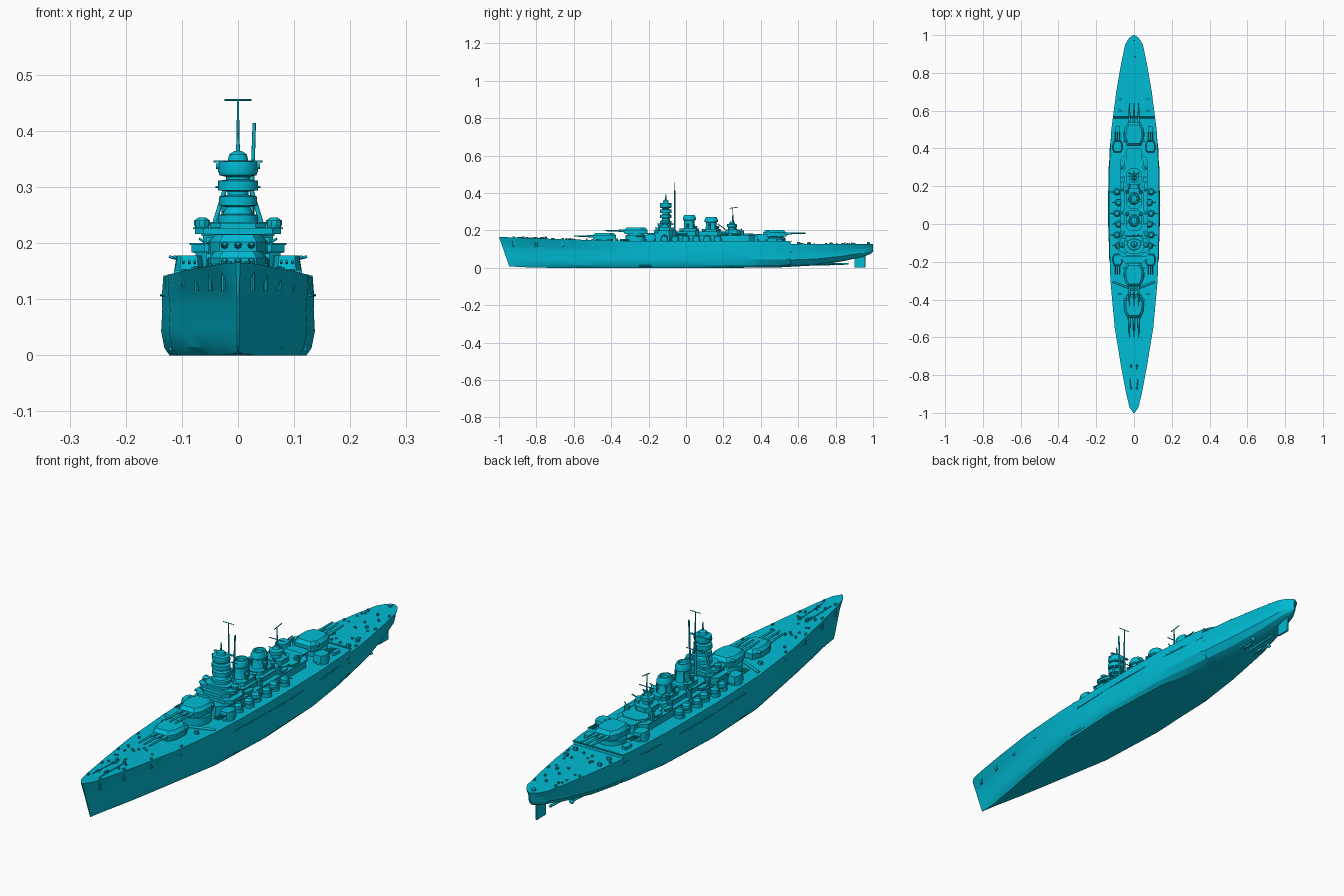
import bpy, bmesh, math, random
from mathutils import Vector

cube = bpy.data.objects.get("Cube")
if cube:
    bpy.data.objects.remove(cube)

random.seed(4)
paint = bpy.data.materials.new("cyan_paint")
paint.use_nodes = True
COLOUR = (0.0, 0.50, 0.66, 1)
paint.diffuse_color = COLOUR
paint.node_tree.nodes["Principled BSDF"].inputs["Base Color"].default_value = COLOUR


def finish(name, bm, angle=30):
    """Turn a bmesh into a painted object with sharp creases."""
    bmesh.ops.recalc_face_normals(bm, faces=bm.faces)
    mesh = bpy.data.meshes.new(name)
    bm.to_mesh(mesh)
    bm.free()
    mesh.materials.append(paint)
    ob = bpy.data.objects.new(name, mesh)
    bpy.context.collection.objects.link(ob)
    bpy.ops.object.select_all(action="DESELECT")
    ob.select_set(True)
    bpy.context.view_layer.objects.active = ob
    bpy.ops.object.shade_smooth_by_angle(angle=math.radians(angle))
    return ob


def loft(bm, rings, caps=True):
    """Skin a list of closed rings of points."""
    rows = [[bm.verts.new(p) for p in ring] for ring in rings]
    n = len(rows[0])
    for a, b in zip(rows, rows[1:]):
        for i in range(n):
            j = (i + 1) % n
            bm.faces.new((a[i], a[j], b[j], b[i]))
    if caps:
        bm.faces.new(rows[0])
        bm.faces.new(rows[-1])


def lathe(name, x, y, profile, sy=1.0, n=16):
    """Revolve (radius, height) pairs; sy stretches along the ship."""
    bm = bmesh.new()
    loft(bm, [[(x + r * math.cos(k * math.tau / n), y + sy * r * math.sin(k * math.tau / n), z)
               for k in range(n)] for r, z in profile])
    return finish(name, bm)


def prism(name, plan, x, y, z0, z1, facing=1, top=1.0):
    """Raise a half plan, mirrored across its axis, into a block."""
    full = plan + [(-px, py) for px, py in reversed(plan)]
    bm = bmesh.new()
    loft(bm, [[(x + facing * px * s, y + facing * py * s, z) for px, py in full]
              for z, s in ((z0, 1), (z1, top))])
    return finish(name, bm)


def house(name, x, y, hw, hl, z0, z1, top=1.0):
    """Deckhouse block with cut corners."""
    c = min(hw, hl) * 0.45
    return prism(name, [(hw - c, -hl), (hw, c - hl), (hw, hl - c), (hw - c, hl)], x, y, z0, z1, 1, top)


def pole(name, a, b, r0, r1=None, n=8):
    """Tapered round bar from a to b."""
    a, b = Vector(a), Vector(b)
    turn = (b - a).to_track_quat("Z", "Y")
    bm = bmesh.new()
    loft(bm, [[p + turn @ Vector((r * math.cos(k * math.tau / n), r * math.sin(k * math.tau / n), 0))
               for k in range(n)] for p, r in ((a, r0), (b, r1 or r0))])
    return finish(name, bm, 50)


# Hull: station, then half widths at deck, side and bottom, and keel height
STATIONS = [
    (-1, .004, .002, .001, .008), (-.97, .024, .006, .002, .006), (-.9, .041, .017, .007, .003),
    (-.75, .069, .045, .03, 0), (-.55, .102, .084, .065, 0), (-.3, .125, .123, .108, 0),
    (0, .133, .137, .122, 0), (.3, .131, .134, .108, 0), (.5, .12, .117, .07, .002),
    (.7, .094, .088, .035, .013), (.85, .068, .058, .016, .037), (.95, .047, .034, .008, .06),
    (.985, .026, .016, .004, .073), (1, .004, .003, .001, .085)]


def station(y):
    for i in range(len(STATIONS) - 1):
        if STATIONS[i][0] <= y <= STATIONS[i + 1][0]:
            break
    a, b = STATIONS[i], STATIONS[i + 1]
    t = (y - a[0]) / (b[0] - a[0])
    return [p + (q - p) * t for p, q in zip(a[1:], b[1:])]


def deck_height(y):
    if y > .56:
        return .127
    return .142 + .023 * max(0, -y - .15) ** 1.5 / .78


def section(y):
    deck, side, bottom, keel = station(y)
    top = deck_height(y)
    rake = .055 * max(0, (-y - .6) / .4) ** 2
    levels = [(deck, 1), (side * .7 + deck * .3, .74), (side * .985, .58), (side, .3),
              (side * .6 + bottom * .4, .09), (bottom, 0)]
    right = [(w, y + rake * (1 - f), keel + (top - keel) * f) for w, f in levels]
    return right + [(-px, py, pz) for px, py, pz in reversed(right)]


ys = sorted([s[0] for s in STATIONS] + [.559, .561, -.85, -.65, -.42, -.15, .15, .4, .6, .78])
bm = bmesh.new()
loft(bm, [section(y) for y in ys])
finish("hull", bm, 25)

# Side belts, bilge keels, shafts and rudders
for s in (1, -1):
    for a, b in ((-.2, .1), (.1, .4), (.4, .56)):
        pole("belt_rail", (s * (station(a)[1] + .0005), a, .107), (s * (station(b)[1] + .0005), b, .107), .0025)
    pole("bilge_keel", (s * .119, -.25, .012), (s * .119, .25, .012), .004)
    pole("propeller_shaft", (s * .045, .55, .012), (s * .04, .79, .022), .004)
    lathe("propeller_hub", s * .04, .79, [(.004, .012), (.013, .022), (.004, .032)], .3, 8)
    house("side_rudder", s * .028, .74, .003, .022, .012, .05)
house("main_rudder", 0, .93, .004, .03, .002, .065)
pole("centre_shaft", (0, .7, .016), (0, .87, .022), .005)
lathe("stern_crane", 0, .975, [(.008, .12), (.008, .135), (.003, .138)], 1, 8)

# Main turrets with three guns each
PLAN = [(.033, -.062), (.05, -.03), (.053, .025), (.036, .062)]
for name, y, z, f in (("fore", -.435, .151, 1), ("raised", -.268, .18, 1), ("aft", .475, .166, -1)):
    lathe(name + "_barbette", 0, y, [(.056, .13), (.056, z - .006), (.046, z - .004), (.046, z + .004)], 1, 24)
    prism(name + "_turret", PLAN, 0, y, z, z + .022, f)
    prism(name + "_turret_roof", PLAN, 0, y, z + .022, z + .035, f, .8)
    pole(name + "_rangefinder", (-.056, y + f * .035, z + .024), (.056, y + f * .035, z + .024), .006)
    for x in (-.024, 0, .024):
        pole(name + "_gun_sleeve", (x, y - f * .05, z + .016), (x, y - f * .092, z + .018), .0075, .0055)
        pole(name + "_gun", (x, y - f * .09, z + .018), (x, y - f * .165, z + .019), .0045, .0035)

# Secondary turrets, heavy anti-aircraft mounts, light guns and boats on both sides
for s in (1, -1):
    for y, f in ((-.19, 1), (.41, -1)):
        lathe("secondary_barbette", s * .087, y, [(.027, .135), (.027, .151)])
        prism("secondary_turret", [(px * .5, py * .5) for px, py in PLAN], s * .087, y, .151, .178, f, .85)
        for dx in (-.01, 0, .01):
            pole("secondary_gun", (s * .087 + dx, y - f * .025, .165), (s * .087 + dx, y - f * .078, .168), .0025)
    for k in range(6):
        y = -.115 + k * .057
        x = s * (.082 + .008 * (k % 2))
        lathe("flak_mount", x, y, [(.02, .14), (.02, .156), (.017, .157), (.017, .168), (.01, .176)])
        pole("flak_gun", (x, y, .167), (x + s * .033, y, .176), .0025)
    for y in (-.14, -.06, .06, .18, .3):
        lathe("light_gun_tub", s * .055, y, [(.011, .17), (.011, .198)], 1, 10)
        pole("light_gun", (s * .055, y, .198), (s * .069, y - .005, .208), .002)
    for y in (-.02, .2, .27):
        lathe("boat", s * .062, y, [(.004, .172), (.009, .177), (.01, .186)], 2.8, 12)
    for y in (-.37, .6, .66):
        house("deck_locker", s * .075, y, .008, .006, .12, deck_height(y) + .012)
    # Breakwater and after deck rail
    pole("breakwater", (0, -.35, .15), (s * .112, -.305, .147), .005)
    pole("after_rail", (0, .565, .142), (s * .112, .565, .142), .003)
    house("deck_step_locker", s * .085, .5, .012, .02, .14, .153)
    # Capstans, bollards and anchors forward
    for y in (-.87, -.75):
        lathe("capstan", s * .016, y, [(.006, .145), (.006, .166), (.004, .168)], 1, 10)
    for y in (-.92, -.8, -.66, -.5, .62, .78, .9):
        edge = station(y)[0] - .01
        lathe("bollard", s * edge, y, [(.004, .115), (.004, deck_height(y) + .006)], 1.6, 8)
    pole("anchor_chain", (s * .016, -.75, .157), (s * .02, -.9, .162), .002)

# Small deck fittings
for k in range(40):
    y = random.choice((random.uniform(-.85, -.52), random.uniform(.6, .92)))
    x = random.uniform(-.75, .75) * station(y)[0]
    house("deck_fitting", x, y, .004, .004, .115, deck_height(y) + random.uniform(.003, .008))

# Stepped superstructure
TIERS = [
    ("main_deckhouse", .09, .068, .28, .135, .172), ("fore_shelter", -.13, .076, .075, .14, .185),
    ("lower_bridge", -.12, .083, .052, .183, .2), ("middle_bridge", -.115, .062, .048, .2, .216),
    ("bridge_wings", -.115, .077, .035, .216, .228), ("upper_bridge", -.11, .05, .042, .228, .238),
    ("funnel_deck", .07, .05, .14, .17, .193), ("fore_funnel_base", .018, .04, .052, .19, .21),
    ("after_funnel_base", .135, .038, .05, .19, .208), ("after_house", .28, .05, .075, .17, .184),
    ("after_control", .25, .036, .04, .184, .204), ("after_turret_step", .37, .04, .03, .14, .18)]
for name, y, hw, hl, z0, z1 in TIERS:
    house(name, 0, y, hw, hl, z0, z1)
    house(name + "_rim", 0, y, hw + .003, hl + .003, z1 - .003, z1)

# Bridge tower with round platforms and directors
lathe("bridge_tower", 0, -.108, [
    (.036, .236), (.036, .25), (.027, .252), (.021, .264), (.034, .267), (.034, .283), (.019, .286),
    (.019, .292), (.036, .294), (.036, .311), (.021, .313), (.021, .318), (.033, .321), (.036, .33),
    (.034, .345), (.018, .347), (.016, .358), (.007, .364)], .9, 14)
pole("tower_rangefinder", (-.039, -.108, .337), (.039, -.108, .337), .005)
house("tower_yard", 0, -.09, .044, .006, .344, .347)
pole("tower_topmast", (0, -.108, .36), (0, -.108, .395), .004, .002)
for s in (1, -1):
    pole("tower_strut", (s * .042, -.09, .235), (s * .022, -.09, .3), .004)
    lathe("wing_director", s * .064, -.112, [(.012, .226), (.014, .232), (.014, .24), (.006, .246)], 1, 10)

# Masts
pole("main_mast", (0, -.06, .19), (0, -.06, .455), .005, .0018)
pole("main_mast_yard", (-.024, -.06, .455), (.024, -.06, .455), .0015)
pole("signal_mast", (.022, -.06, .2), (.029, -.06, .414), .004, .003)
pole("signal_yard", (-.04, -.06, .3), (.04, -.06, .3), .0018)
lathe("after_director", 0, .245, [(.02, .2), (.02, .216), (.027, .219), (.027, .232), (.014, .236), (.01, .247)], 1, 12)
pole("after_mast", (0, .25, .2), (0, .25, .322), .004, .002)
pole("after_gaff", (0, .232, .318), (0, .28, .324), .0018)
pole("after_yard", (-.034, .25, .27), (.034, .25, .27), .0018)
for s in (1, -1):
    pole("after_mast_leg", (s * .032, .275, .19), (0, .25, .26), .003)
    pole("boat_derrick", (s * .02, .21, .205), (s * .035, .17, .235), .0025)

# Funnels with flared caps
for name, y, top in (("fore_funnel", .018, .282), ("after_funnel", .135, .272)):
    lathe(name, 0, y, [(.03, .2), (.025, .212), (.023, top - .03), (.029, top - .026), (.029, top - .014),
                       (.023, top), (.017, top), (.015, top - .008)], 1.2, 20)
    for s in (1, -1):
        pole(name + "_pipe", (s * .022, y + .022, .2), (s * .02, y + .022, top - .026), .003)
        lathe(name + "_vent", s * .036, y + .035, [(.007, .19), (.007, .214), (.01, .217), (.006, .224)], 1, 10)
        lathe(name + "_searchlight", s * .034, y - .01, [(.006, .2), (.006, .225), (.009, .228), (.009, .236)], 1, 10)
